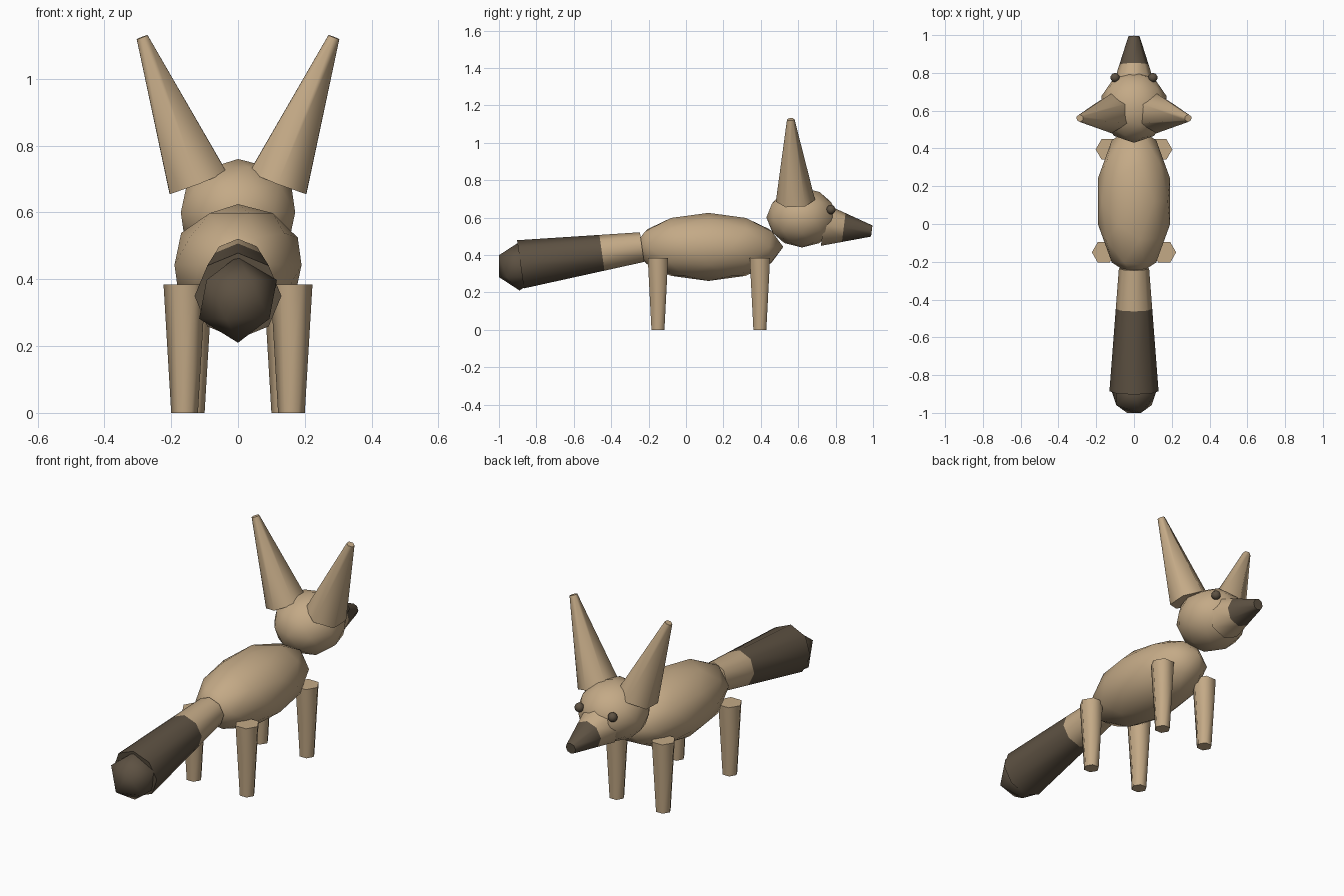
import bpy, bmesh, math
from mathutils import Vector

cube = bpy.data.objects.get("Cube")
if cube:
    bpy.data.objects.remove(cube, do_unlink=True)


def material(name, rgb):
    m = bpy.data.materials.new(name)
    m.use_nodes = True
    color = (*rgb, 1)
    m.diffuse_color = color
    m.node_tree.nodes["Principled BSDF"].inputs["Base Color"].default_value = color
    return m


SAND = material("sandy_fur", (0.55, 0.40, 0.24))
BROWN = material("dark_brown_fur", (0.11, 0.083, 0.055))


def smooth(obj, degrees=65):
    bpy.ops.object.select_all(action="DESELECT")
    obj.select_set(True)
    bpy.context.view_layer.objects.active = obj
    bpy.ops.object.shade_smooth_by_angle(angle=math.radians(degrees))


def ball(name, center, radii, mat, detail=2):
    """Low-poly ellipsoid."""
    bpy.ops.mesh.primitive_ico_sphere_add(subdivisions=detail, radius=1, location=center)
    obj = bpy.context.object
    obj.name = name
    obj.scale = radii
    bpy.ops.object.transform_apply(location=False, rotation=False, scale=True)
    obj.data.materials.append(mat)
    smooth(obj)
    return obj


def taper(name, start, end, r0, r1, sides, side_axis, split=None):
    """Capped cone from start to end; brown beyond the split fraction."""
    a, b = Vector(start), Vector(end)
    d = (b - a).normalized()
    u = Vector(side_axis)
    u = (u - d * u.dot(d)).normalized()
    v = d.cross(u)
    bm = bmesh.new()
    rings = []
    for t in [0, split, 1] if split else [0, 1]:
        r = r0 + (r1 - r0) * t
        angles = [2 * math.pi * i / sides for i in range(sides)]
        rings.append([bm.verts.new(a.lerp(b, t) + r * (u * math.cos(k) + v * math.sin(k)))
                      for k in angles])
    for n, (low, high) in enumerate(zip(rings, rings[1:])):
        for i in range(sides):
            j = (i + 1) % sides
            bm.faces.new((low[i], low[j], high[j], high[i])).material_index = n
    bm.faces.new(rings[0][::-1])
    bm.faces.new(rings[-1]).material_index = len(rings) - 2
    mesh = bpy.data.meshes.new(name)
    bm.to_mesh(mesh)
    bm.free()
    mesh.materials.append(SAND)
    mesh.materials.append(BROWN)
    obj = bpy.data.objects.new(name, mesh)
    bpy.context.collection.objects.link(obj)
    smooth(obj)
    return obj


# Body and head
ball("body", (0, 0.12, 0.443), (0.2, 0.4, 0.182), SAND)
ball("head", (0, 0.62, 0.6), (0.18, 0.19, 0.16), SAND)

# Muzzle with dark tip
taper("muzzle", (0, 0.735, 0.56), (0, 0.993, 0.528), 0.112, 0.03, 8, (1, 0, 0), 0.42)

# Bushy tail with dark end
taper("tail", (0, -0.235, 0.442), (0, -0.885, 0.35), 0.08, 0.13, 8, (1, 0, 0), 0.33)
ball("tail_tip", (0, -0.89, 0.34), (0.13, 0.13, 0.13), BROWN, 1)

# Paired ears, eyes and legs
for side, s in (("left", 1), ("right", -1)):
    taper(side + "_ear", (s * 0.12, 0.585, 0.69), (s * 0.287, 0.56, 1.125),
          0.105, 0.02, 6, (0, 1, 0))
    ball(side + "_eye", (s * 0.1, 0.775, 0.642), (0.025, 0.025, 0.025), BROWN)
    for where, x, y in (("front", 0.14, 0.395), ("back", 0.16, -0.15)):
        taper(f"{side}_{where}_leg", (s * x, y, 0.385), (s * x, y, 0),
              0.063, 0.04, 6, (1, 0, 0))
